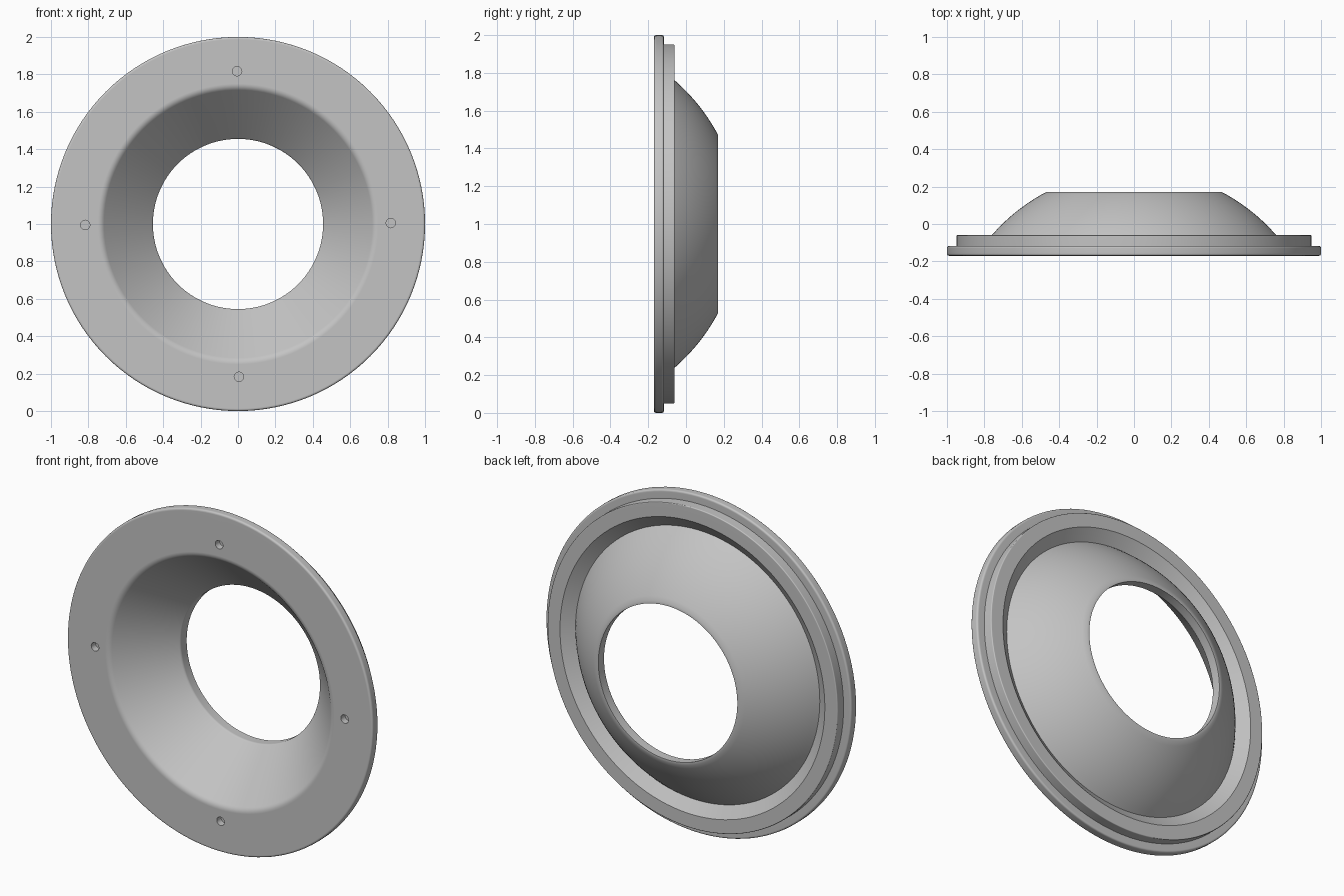
import bpy, bmesh
from math import sqrt, sin, cos, pi, radians
from mathutils import Vector

if "Cube" in bpy.data.objects:
    bpy.data.objects.remove(bpy.data.objects["Cube"], do_unlink=True)

SEGMENTS = 128
FRONT, BACK = -0.17, 0.17

grey = bpy.data.materials.new("light_grey")
grey.use_nodes = True
colour = (0.55, 0.55, 0.55, 1)
grey.diffuse_color = colour
grey.node_tree.nodes["Principled BSDF"].inputs["Base Color"].default_value = colour


def rounded(corners, steps=4):
    """Turn (radius, y, rounding) corners into a closed profile."""
    points = []
    for i, (r, y, size) in enumerate(corners):
        corner = Vector((r, y))
        if not size:
            points.append(corner)
            continue
        before = Vector(corners[i - 1][:2]) - corner
        after = Vector(corners[(i + 1) % len(corners)][:2]) - corner
        a = corner + before.normalized() * size
        b = corner + after.normalized() * size
        for k in range(steps + 1):
            t = k / steps
            points.append(a * (1 - t) ** 2 + corner * 2 * t * (1 - t) + b * t * t)
    return points


# Domed back: an arc of a sphere centred on the axis
def dome(steps=14, start=0.80, end=0.471, radius=1.007, centre=-0.72):
    radii = [start + (end - start) * i / steps for i in range(steps + 1)]
    return [(r, centre + sqrt(radius ** 2 - r ** 2), 0) for r in radii]


# Flange, stepped rim, groove wall, dome, bore and front funnel
corners = [
    (0.73, FRONT, 0.02),
    (1.0, FRONT, 0.013),
    (1.0, -0.117, 0.012),
    (0.95, -0.117, 0),
    (0.95, -0.06, 0.006),
    (0.867, -0.06, 0),
    *dome(),
    (0.455, BACK, 0),
    (0.455, 0.115, 0.008),
]

# Revolve the profile about the y axis
bm = bmesh.new()
verts = [bm.verts.new((p.x, p.y, 0)) for p in rounded(corners)]
edges = [bm.edges.new((v, verts[(i + 1) % len(verts)])) for i, v in enumerate(verts)]
bmesh.ops.spin(bm, geom=verts + edges, cent=(0, 0, 0), axis=(0, 1, 0),
               angle=2 * pi, steps=SEGMENTS, use_merge=True)
bmesh.ops.remove_doubles(bm, verts=bm.verts, dist=1e-5)
bmesh.ops.recalc_face_normals(bm, faces=bm.faces)
mesh = bpy.data.meshes.new("flanged_ring")
bm.to_mesh(mesh)
bm.free()
ring = bpy.data.objects.new("flanged_ring", mesh)
ring.location.z = 1
mesh.materials.append(grey)
bpy.context.collection.objects.link(ring)

# Four blind screw holes in the front face
bm = bmesh.new()
for i in range(4):
    angle = i * pi / 2 + 0.006
    hole = bmesh.ops.create_cone(bm, cap_ends=True, segments=24,
                                 radius1=0.025, radius2=0.025, depth=0.08)["verts"]
    bmesh.ops.rotate(bm, verts=hole, cent=(0, 0, 0),
                     matrix=Vector((0, 0, 1)).rotation_difference(Vector((0, 1, 0))).to_matrix())
    bmesh.ops.translate(bm, verts=hole, vec=(0.817 * cos(angle), FRONT, 0.817 * sin(angle)))
cut_mesh = bpy.data.meshes.new("screw_hole_cutter")
bm.to_mesh(cut_mesh)
bm.free()
cut_mesh.materials.append(grey)
cutter = bpy.data.objects.new("screw_hole_cutter", cut_mesh)
cutter.location.z = 1
cutter.hide_render = True
bpy.context.collection.objects.link(cutter)

bpy.ops.object.select_all(action="DESELECT")
ring.select_set(True)
bpy.context.view_layer.objects.active = ring
boolean = ring.modifiers.new("screw_holes", "BOOLEAN")
boolean.operation = "DIFFERENCE"
boolean.solver = "EXACT"
boolean.object = cutter
bpy.ops.object.modifier_apply(modifier=boolean.name)
bpy.data.objects.remove(cutter, do_unlink=True)

# Smooth curves, crisp steps
bpy.ops.object.shade_smooth_by_angle(angle=radians(30))
weighted = ring.modifiers.new("weighted_normals", "WEIGHTED_NORMAL")
weighted.keep_sharp = True
